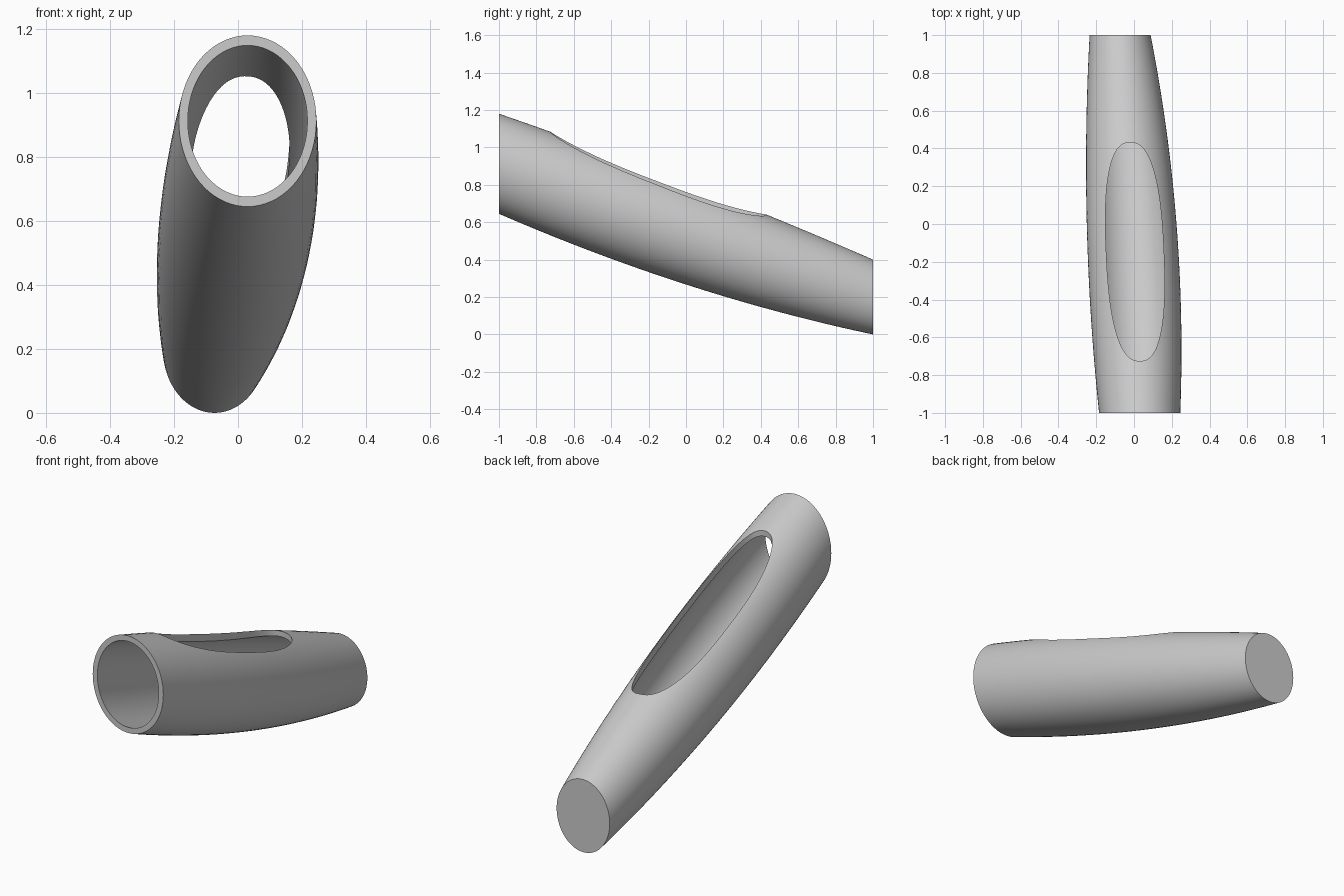
import bpy
import bmesh
import math

cube = bpy.data.objects.get("Cube")
if cube:
    bpy.data.objects.remove(cube)

SIDES, STEPS = 72, 40
WALL_X, WALL_Z, END_WALL = 0.028, 0.031, 0.03


def quad(a, b, c, y):
    return a + b * y + c * y * y


def section(y, inset):
    """Points of the elliptical tube section at y, optionally inset by the wall."""
    left, right = quad(-0.25, -0.025, 0.04, y), quad(0.225, -0.0785, -0.0585, y)
    low, high = quad(0.267, -0.3225, 0.0555, y), quad(0.813, -0.39, -0.023, y)
    rx = (right - left) / 2 - inset * WALL_X
    rz = (high - low) / 2 - inset * WALL_Z
    angles = [math.tau * i / SIDES for i in range(SIDES)]
    return [((left + right) / 2 + rx * math.cos(a), y,
             (low + high) / 2 + rz * math.sin(a)) for a in angles]


def loft(name, rings):
    """Closed solid skinned through a list of rings."""
    bm = bmesh.new()
    loops = [[bm.verts.new(p) for p in ring] for ring in rings]
    n = len(loops[0])
    for r, s in zip(loops, loops[1:]):
        for i in range(n):
            j = (i + 1) % n
            bm.faces.new((r[i], r[j], s[j], s[i]))
    bm.faces.new(loops[0])
    bm.faces.new(loops[-1])
    bmesh.ops.recalc_face_normals(bm, faces=bm.faces)
    mesh = bpy.data.meshes.new(name)
    bm.to_mesh(mesh)
    bm.free()
    obj = bpy.data.objects.new(name, mesh)
    bpy.context.collection.objects.link(obj)
    return obj


# Tapering bent tube: outer skin from the closed back to the open front, then inside
back_to_front = [1 - 2 * i / STEPS for i in range(STEPS + 1)]
outer = [section(y, 0) for y in back_to_front]
inner = [section(min(y, 1 - END_WALL), 1) for y in reversed(back_to_front)]
tube = loft("hollow_tube", outer + inner)

# Long rounded opening in the top, cut straight down to the tube's middle
outline = []
for i in range(96):
    a = math.tau * i / 96
    c, s = math.cos(a), math.sin(a)
    u = math.copysign(abs(c) ** 0.8, c)
    v = math.copysign(abs(s) ** 0.8, s)
    outline.append((0.005 - 0.025 * v + 0.152 * u, -0.147 + 0.578 * v))
cutter = loft("opening_cutter", [[(x, y, 0.545 - 0.36 * y) for x, y in outline],
                                 [(x, y, 1.6) for x, y in outline]])
cutter.hide_render = True

cut = tube.modifiers.new("top_opening", 'BOOLEAN')
cut.operation = 'DIFFERENCE'
cut.solver = 'EXACT'
cut.object = cutter
bpy.ops.object.select_all(action='DESELECT')
tube.select_set(True)
bpy.context.view_layer.objects.active = tube
bpy.ops.object.modifier_apply(modifier=cut.name)
bpy.data.objects.remove(cutter)

# Plain grey finish
grey = bpy.data.materials.new("plain_grey")
grey.use_nodes = True
colour = (0.6, 0.6, 0.6, 1)
grey.diffuse_color = colour
grey.node_tree.nodes["Principled BSDF"].inputs["Base Color"].default_value = colour
tube.data.materials.clear()
tube.data.materials.append(grey)
bpy.ops.object.shade_smooth_by_angle(angle=math.radians(35))
